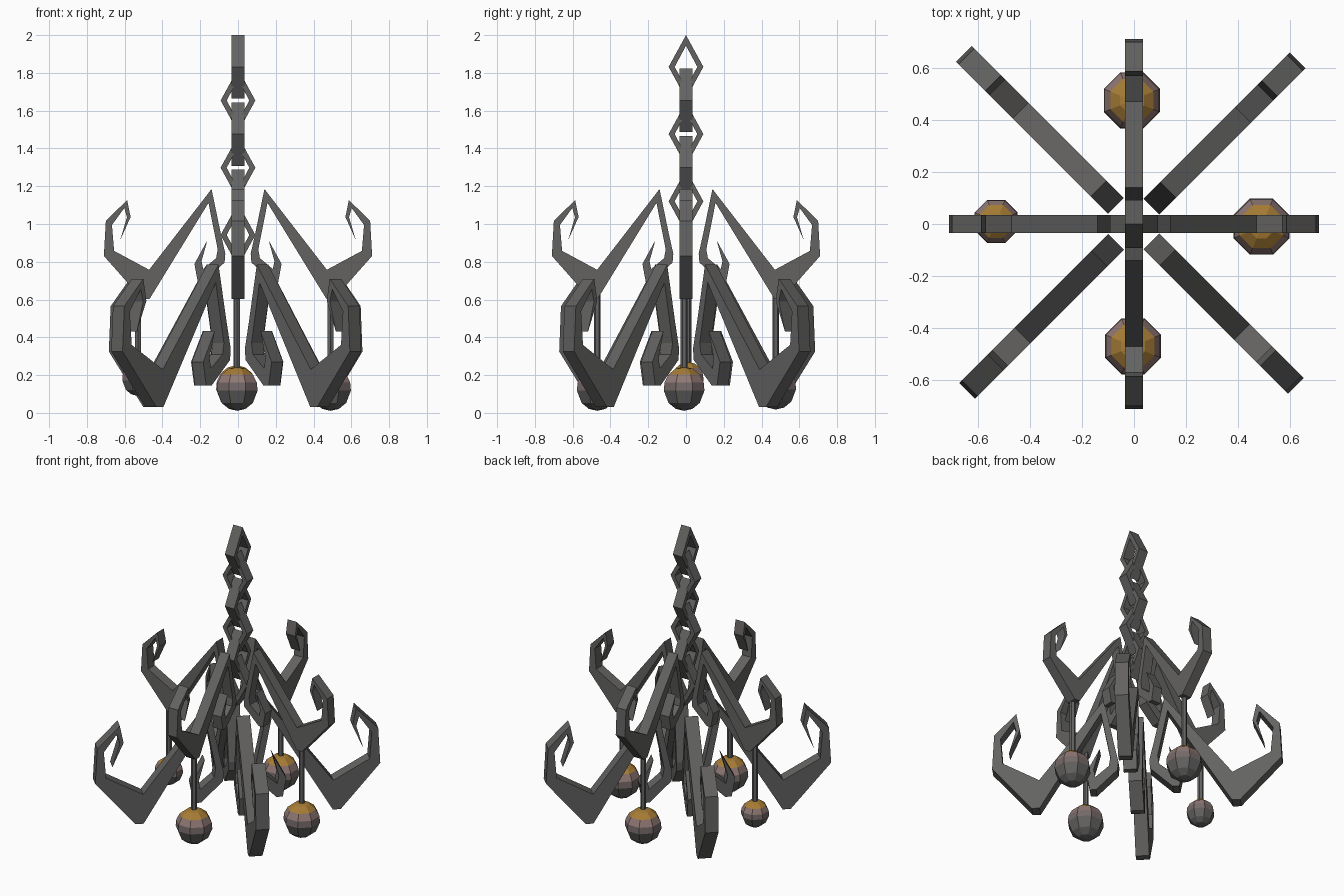
import bpy, bmesh, math
from mathutils import Vector, Matrix

if "Cube" in bpy.data.objects:
    bpy.data.objects.remove(bpy.data.objects["Cube"])


def material(name, rgb):
    m = bpy.data.materials.new(name)
    m.diffuse_color = (*rgb, 1)
    m.use_nodes = True
    m.node_tree.nodes["Principled BSDF"].inputs["Base Color"].default_value = m.diffuse_color
    return m


IRON = material("dark_iron", (0.125, 0.123, 0.12))
GOLD = material("amber_glow", (0.38, 0.20, 0.035))
PINK = material("dusty_pink", (0.28, 0.19, 0.175))
MAUVE = material("dull_mauve", (0.18, 0.14, 0.14))


def finish(bm, name, mats):
    bmesh.ops.recalc_face_normals(bm, faces=bm.faces)
    me = bpy.data.meshes.new(name)
    bm.to_mesh(me)
    bm.free()
    for m in mats:
        me.materials.append(m)
    ob = bpy.data.objects.new(name, me)
    bpy.context.collection.objects.link(ob)
    return ob


def plate(name, profile, thick, angle):
    """Extrude an (r, z) outline into a plate standing in a radial plane."""
    bm = bmesh.new()
    f = bm.faces.new([bm.verts.new((r, -thick / 2, z)) for r, z in profile])
    ext = bmesh.ops.extrude_face_region(bm, geom=[f])
    vs = [g for g in ext["geom"] if isinstance(g, bmesh.types.BMVert)]
    bmesh.ops.translate(bm, verts=vs, vec=(0, thick, 0))
    bmesh.ops.rotate(bm, verts=bm.verts, cent=(0, 0, 0),
                     matrix=Matrix.Rotation(math.radians(angle), 3, 'Z'))
    return finish(bm, name, [IRON])


# scroll outline of one arm: apex, long bar, outer curl, V bottom, inner hook
ARM = [(0.185, 0.785), (0.593, 0.23), (0.822, 0.36), (0.836, 0.538),
       (0.755, 0.655), (0.738, 0.59), (0.783, 0.432), (0.714, 0.593),
       (0.737, 0.71), (0.876, 0.565), (0.889, 0.325), (0.64, 0.03),
       (0.59, 0.03), (0.205, 0.69), (0.145, 0.37), (0.155, 0.31),
       (0.24, 0.235), (0.25, 0.29), (0.212, 0.434), (0.297, 0.27),
       (0.275, 0.145), (0.235, 0.145), (0.10, 0.28), (0.095, 0.34),
       (0.125, 0.48)]
UPPER = [(0.14 + 0.81 * (r - 0.185), 1.185 - 0.77 * (0.785 - z)) for r, z in ARM]

# large lower arms on the diagonals
for ang, s in ((45, 1.0), (135, 1.04), (225, 1.02), (315, 0.99)):
    plate("lower_arm", [(r * s, z) for r, z in ARM], 0.085, ang)

# smaller upper arms on the axes
for ang in (0, 90, 180, 270):
    plate("upper_arm", UPPER, 0.07, ang)


# diamond chain links, alternately turned
def link(zc, angle, hw=0.092, hh=0.168, iw=0.06, ih=0.112, t=0.035):
    bm = bmesh.new()
    dirs = ((1, 0), (0, 1), (-1, 0), (0, -1))
    rings = []
    for w, h, y in ((hw, hh, -t), (hw, hh, t), (iw, ih, t), (iw, ih, -t)):
        rings.append([bm.verts.new((w * a, y, h * b)) for a, b in dirs])
    for k in range(4):
        A, B = rings[k], rings[(k + 1) % 4]
        for i in range(4):
            j = (i + 1) % 4
            bm.faces.new((A[i], A[j], B[j], B[i]))
    ob = finish(bm, "chain_link", [IRON])
    ob.location.z = zc
    ob.rotation_euler.z = math.radians(angle)


for i in range(6):
    link(1.832 - 0.178 * i, 90 if i % 2 == 0 else 0)


# hanging bulb: faceted ball coloured in bands, on a thin rod
def bulb(x, y, zc, rad, seg=8):
    polar = [0, 25, 50, 74, 95, 130, 156, 180]
    bands = [0, 0, 1, 2, 3, 3, 3]
    bm = bmesh.new()
    rows = []
    for p in polar:
        p = math.radians(p)
        if math.sin(p) < 1e-4:
            rows.append([bm.verts.new((0, 0, rad * math.cos(p)))] * seg)
        else:
            rows.append([bm.verts.new((rad * math.sin(p) * math.cos(a),
                                       rad * math.sin(p) * math.sin(a),
                                       rad * math.cos(p)))
                         for a in [2 * math.pi * (i + 0.5) / seg for i in range(seg)]])
    for k, band in enumerate(bands):
        for i in range(seg):
            j = (i + 1) % seg
            vs = list(dict.fromkeys((rows[k][i], rows[k + 1][i],
                                     rows[k + 1][j], rows[k][j])))
            bm.faces.new(vs).material_index = band
    ob = finish(bm, "bulb", [GOLD, PINK, MAUVE, IRON])
    ob.location = (x, y, zc)

    z0, z1 = zc + rad * 0.8, 0.66
    bm = bmesh.new()
    bmesh.ops.create_cone(bm, cap_ends=True, segments=6, radius1=0.018,
                          radius2=0.018, depth=z1 - z0)
    rod = finish(bm, "bulb_rod", [IRON])
    rod.location = (x, y, (z0 + z1) / 2)


bulb(0.49, -0.01, 0.128, 0.117)
bulb(-0.53, 0.01, 0.18, 0.09)
bulb(-0.008, 0.475, 0.135, 0.117)
bulb(-0.004, -0.47, 0.128, 0.117)
